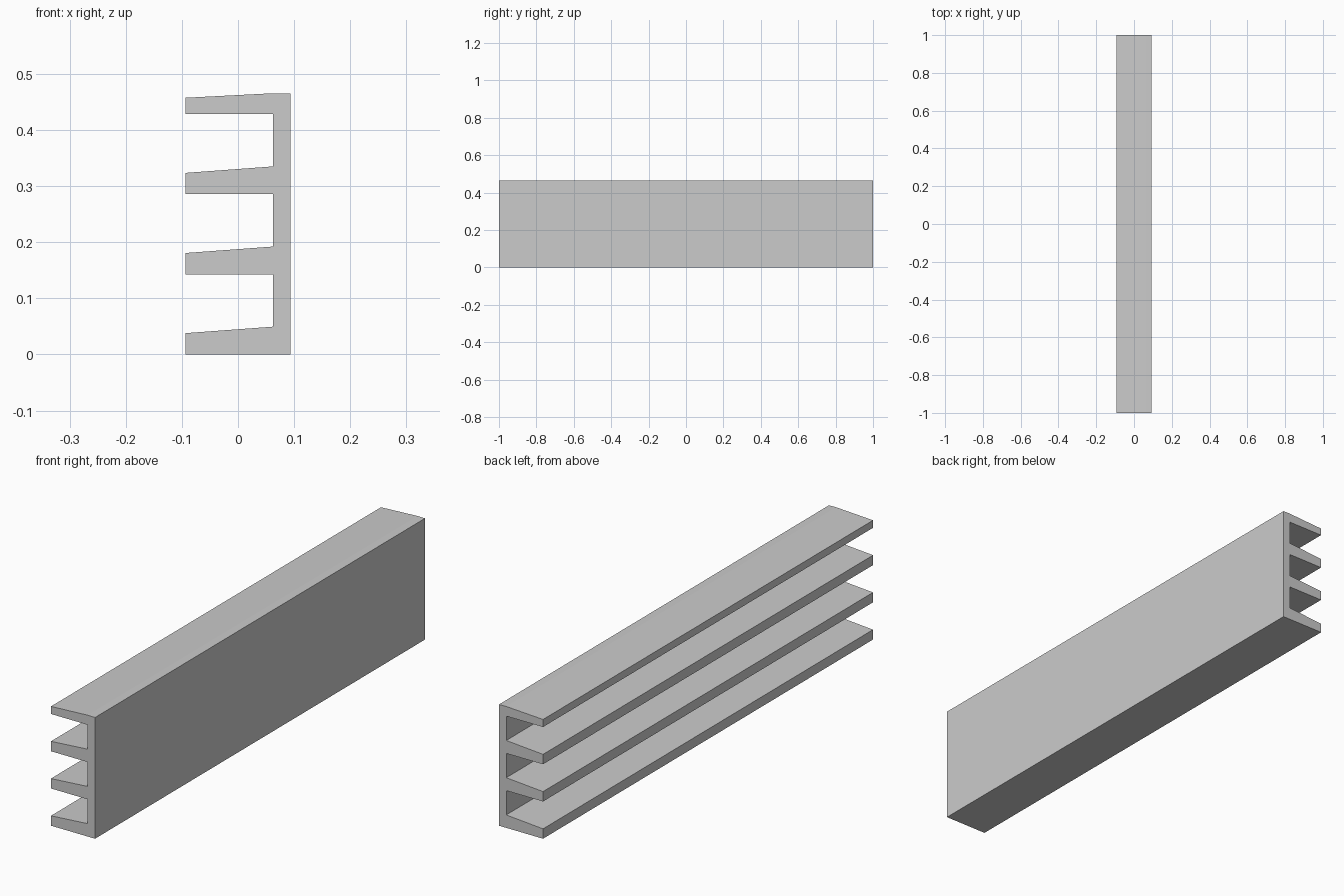
import bpy, bmesh

if "Cube" in bpy.data.objects:
    bpy.data.objects.remove(bpy.data.objects["Cube"])

TIP, WEB, BACK = -0.0935, 0.0625, 0.0935
HALF_LENGTH = 1.0
TOP = 0.465

# Each fin: underside height, thickness at tip, thickness at root
fins = [(i * 0.1428, 0.038, 0.0495) for i in range(3)] + [(0.4285, 0.029, 0.037)]

# Comb-shaped cross-section: up the finned side, then down the flat back
profile = []
for z, tip, root in fins:
    if z > 0:
        profile.append((WEB, z))
    profile += [(TIP, z), (TIP, z + tip), (WEB, z + root)]
profile += [(BACK, TOP), (BACK, 0)]

# Extrude the section along the length
bm = bmesh.new()
face = bm.faces.new([bm.verts.new((x, -HALF_LENGTH, z)) for x, z in profile])
result = bmesh.ops.extrude_face_region(bm, geom=[face], use_keep_orig=True)
moved = [g for g in result["geom"] if isinstance(g, bmesh.types.BMVert)]
bmesh.ops.translate(bm, verts=moved, vec=(0, 2 * HALF_LENGTH, 0))
bmesh.ops.recalc_face_normals(bm, faces=bm.faces)

mesh = bpy.data.meshes.new("finned_rail")
bm.to_mesh(mesh)
bm.free()
rail = bpy.data.objects.new("finned_rail", mesh)
bpy.context.collection.objects.link(rail)
